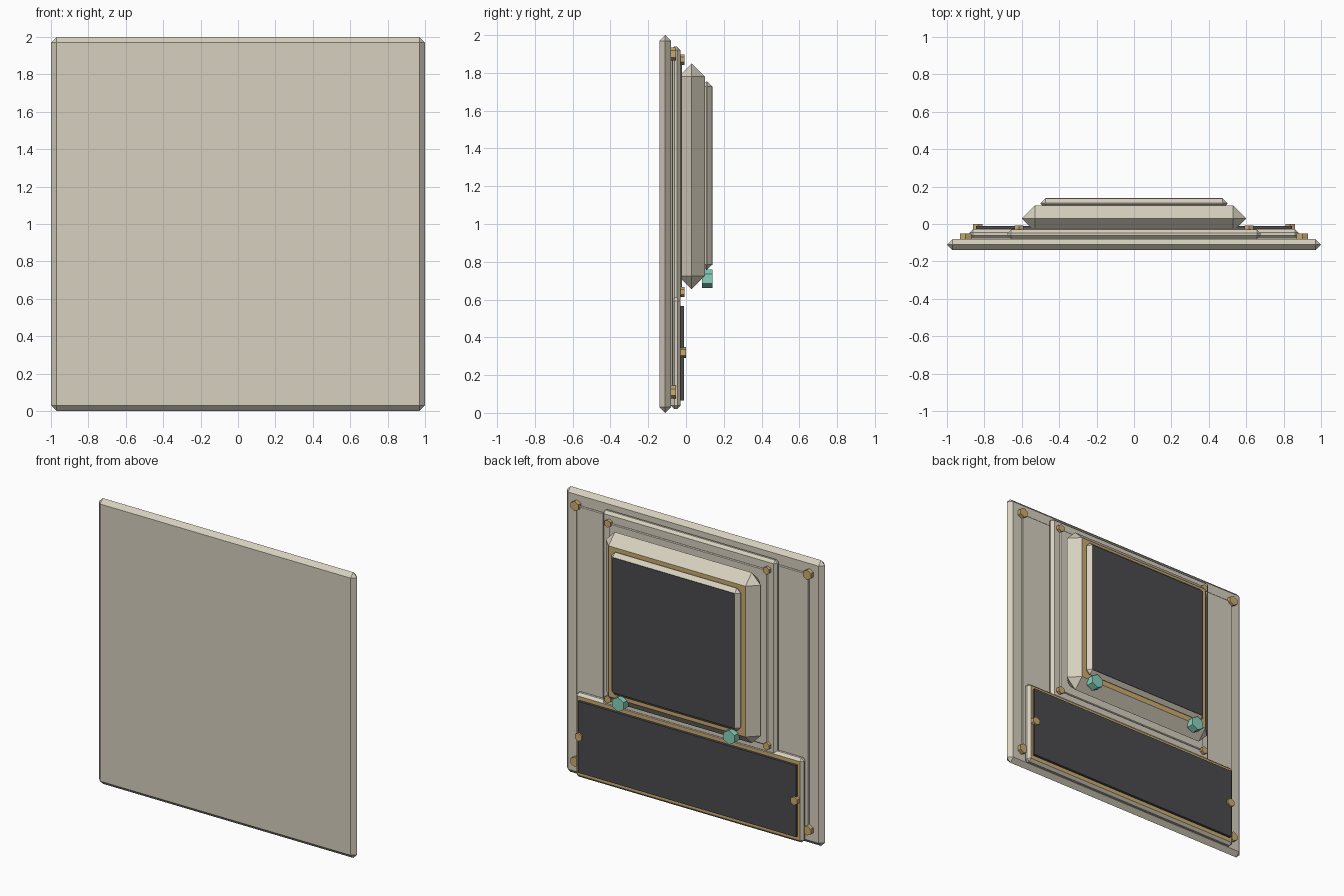
import bpy
import math

cube = bpy.data.objects.get("Cube")
if cube:
    bpy.data.objects.remove(cube, do_unlink=True)


def material(name, rgb):
    m = bpy.data.materials.new(name)
    m.use_nodes = True
    m.diffuse_color = (*rgb, 1)
    m.node_tree.nodes["Principled BSDF"].inputs["Base Color"].default_value = (*rgb, 1)
    return m


CREAM = material("warm_cream", (0.68, 0.63, 0.52))
BRASS = material("brass_tan", (0.60, 0.41, 0.16))
DARK = material("charcoal", (0.07, 0.068, 0.075))
TEAL = material("teal", (0.25, 0.64, 0.51))


def slab(name, half_x, y, z, mat, bevel=0.0, trim=None):
    """Box given by half width, y range and z range, with chamfered edges.
    The trim material colours its rear face."""
    bpy.ops.mesh.primitive_cube_add(
        size=1, location=(0, (y[0] + y[1]) / 2, (z[0] + z[1]) / 2))
    ob = bpy.context.object
    ob.name = name
    ob.scale = (2 * half_x, y[1] - y[0], z[1] - z[0])
    bpy.ops.object.transform_apply(location=False, rotation=False, scale=True)
    ob.data.materials.append(mat)
    if trim:
        ob.data.materials.append(trim)
        for face in ob.data.polygons:
            if face.normal.y > 0.9:
                face.material_index = 1
    if bevel:
        mod = ob.modifiers.new("chamfer", "BEVEL")
        mod.width = bevel
        mod.segments = 1
        mod.limit_method = "NONE"
        mod.material = 0
    return ob


def hex_studs(name, x, y, heights, radius, mat):
    """Hexagonal studs facing the rear, mirrored left and right."""
    for i, z in enumerate(heights):
        for side, sign in (("left", 1), ("right", -1)):
            bpy.ops.mesh.primitive_cylinder_add(
                vertices=6, radius=radius, depth=y[1] - y[0],
                location=(sign * x, (y[0] + y[1]) / 2, z),
                rotation=(math.pi / 2, 0, 0))
            ob = bpy.context.object
            ob.name = f"{name}_{side}_{i + 1}"
            ob.data.materials.append(mat)


# Main plate and its thin raised sheet
slab("main_plate", 1.0, (-0.14, -0.08), (0, 2), CREAM, 0.0299)
slab("raised_sheet", 0.9, (-0.09, -0.07), (0.1, 1.9), CREAM, 0.005)

# Upper mounting panel with its own raised sheet
slab("upper_panel", 0.675, (-0.08, -0.03), (0.58, 1.94), CREAM, 0.018)
slab("upper_sheet", 0.615, (-0.04, -0.022), (0.64, 1.87), CREAM, 0.005)

# Lower panel with tan face and dark inset
slab("lower_panel", 0.88, (-0.08, -0.028), (0.02, 0.61), CREAM, 0.018, BRASS)
slab("lower_screen", 0.845, (-0.03, -0.01), (0.066, 0.566), DARK)

# Deep display housing with tan face, bezel and dark screen
slab("display_housing", 0.6, (-0.04, 0.1), (0.655, 1.85), CREAM, 0.0699, BRASS)
slab("display_bezel", 0.5, (0.08, 0.139), (0.757, 1.755), CREAM, 0.028)
slab("display_screen", 0.473, (0.132, 0.14), (0.783, 1.729), DARK)

# Studs and knobs
hex_studs("plate_stud", 0.9, (-0.085, -0.052), (0.11, 1.9), 0.035, BRASS)
hex_studs("upper_stud", 0.615, (-0.032, -0.008), (0.64, 1.87), 0.027, BRASS)
hex_studs("lower_stud", 0.835, (-0.03, 0), (0.32,), 0.03, BRASS)
hex_studs("knob", 0.43, (0.085, 0.14), (0.71,), 0.05, TEAL)
